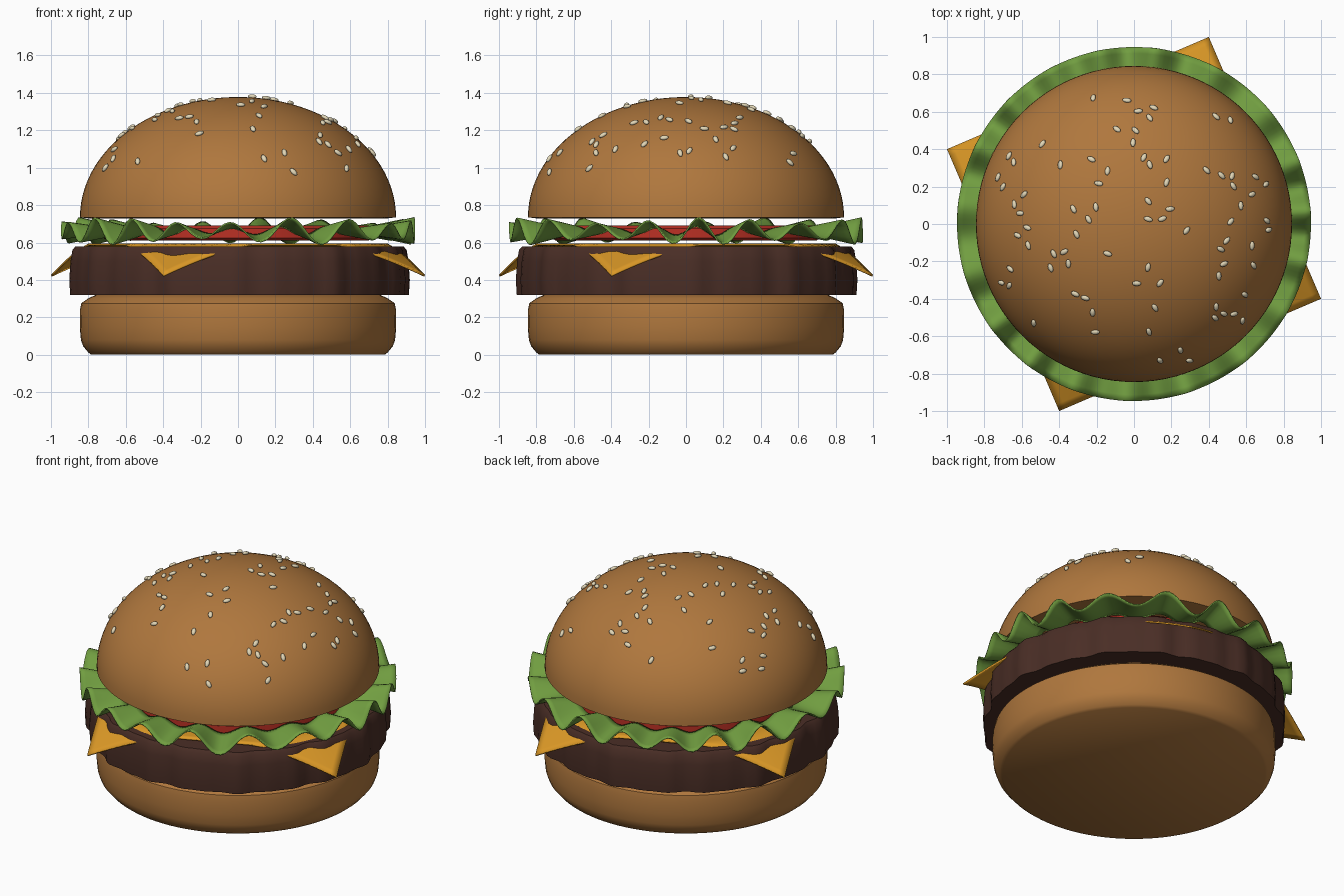
import bpy, bmesh, math, random
from mathutils import Vector, Matrix

if "Cube" in bpy.data.objects:
    bpy.data.objects.remove(bpy.data.objects["Cube"])

random.seed(7)


def material(name, rgb):
    m = bpy.data.materials.new(name)
    m.diffuse_color = (*rgb, 1)
    m.use_nodes = True
    m.node_tree.nodes["Principled BSDF"].inputs["Base Color"].default_value = m.diffuse_color
    return m


BUN = material("toasted bun", (0.43, 0.185, 0.047))
MEAT = material("grilled brown", (0.068, 0.027, 0.019))
CHEESE = material("cheese yellow", (0.72, 0.32, 0.02))
TOMATO = material("tomato red", (0.50, 0.03, 0.018))
LEAF = material("leaf green", (0.165, 0.34, 0.052))
SEED = material("sesame cream", (0.75, 0.67, 0.47))


def finish(name, bm, mat, angle=40):
    bmesh.ops.recalc_face_normals(bm, faces=bm.faces)
    me = bpy.data.meshes.new(name)
    bm.to_mesh(me)
    bm.free()
    me.materials.append(mat)
    ob = bpy.data.objects.new(name, me)
    bpy.context.collection.objects.link(ob)
    bpy.ops.object.select_all(action='DESELECT')
    bpy.context.view_layer.objects.active = ob
    ob.select_set(True)
    bpy.ops.object.shade_smooth_by_angle(angle=math.radians(angle))
    return ob


def lathe(name, profile, mat, n=96, wobble=lambda a: 0.0, angle=40):
    """Turn an (r, z) profile around z and cap both ends."""
    bm = bmesh.new()
    rings = []
    for r, z in profile:
        ring = []
        for i in range(n):
            a = math.tau * i / n
            rr = r + wobble(a)
            ring.append(bm.verts.new((rr * math.cos(a), rr * math.sin(a), z)))
        rings.append(ring)
    for lo, hi in zip(rings, rings[1:]):
        for i in range(n):
            j = (i + 1) % n
            bm.faces.new((lo[i], lo[j], hi[j], hi[i]))
    bm.faces.new(rings[0])
    bm.faces.new(rings[-1])
    return finish(name, bm, mat, angle)


# Bottom bun
lathe("bottom_bun", [(0.785, 0.0), (0.80, 0.012), (0.828, 0.045), (0.84, 0.08),
                     (0.846, 0.15), (0.845, 0.24), (0.838, 0.275), (0.80, 0.302),
                     (0.76, 0.32)], BUN)


# Patty with an uneven edge
def lumps(a):
    return (0.008 * math.sin(19 * a + 1) + 0.006 * math.sin(31 * a)
            + 0.006 * math.sin(7 * a + 2))


lathe("patty", [(0.897, 0.32), (0.902, 0.40), (0.895, 0.50), (0.885, 0.56), (0.868, 0.58)],
      MEAT, n=128, wobble=lumps)

# Cheese slice, with corners drooping over the patty
bm = bmesh.new()
bmesh.ops.create_grid(bm, x_segments=40, y_segments=40, size=0.7616,
                      matrix=Matrix.Rotation(math.radians(23.2), 4, 'Z'))
for v in bm.verts:
    v.co.z = 0.595 - 0.61 * max(0, v.co.xy.length - 0.80)
cheese = finish("cheese_slice", bm, CHEESE)
solid = cheese.modifiers.new("thickness", 'SOLIDIFY')
solid.thickness = 0.01
solid.offset = -1

# Tomato
lathe("tomato", [(0.70, 0.612), (0.72, 0.625), (0.72, 0.675), (0.70, 0.69)], TOMATO, n=64)

# Ruffled lettuce ring
bm = bmesh.new()
N, STEPS, R_IN, R_OUT = 240, 6, 0.74, 0.946
grid = []
for i in range(N):
    a = math.tau * i / N
    wave = math.sin(19 * a + 0.9 * math.sin(3 * a)) * (0.78 + 0.22 * math.sin(5 * a + 1))
    row = []
    for k in range(STEPS + 1):
        t = k / STEPS
        r = R_IN + (R_OUT - R_IN) * t
        z = 0.665 + 0.072 * wave * (0.35 + 0.65 * t)
        row.append(bm.verts.new((r * math.cos(a), r * math.sin(a), z)))
    grid.append(row)
for i in range(N):
    p, q = grid[i], grid[(i + 1) % N]
    for k in range(STEPS):
        bm.faces.new((p[k], p[k + 1], q[k + 1], q[k]))
lettuce = finish("lettuce", bm, LEAF, 60)
solid = lettuce.modifiers.new("thickness", 'SOLIDIFY')
solid.thickness = 0.008

# Domed top bun
BASE, RAD, HIGH = 0.735, 0.845, 0.643
dome = [(RAD * math.cos(t), BASE + HIGH * math.sin(t))
        for t in (math.radians(3.7 * k) for k in range(25))]
lathe("top_bun", [(0.80, BASE - 0.006)] + dome, BUN)

# Sesame seeds scattered over the dome, lying flat in random directions
bm = bmesh.new()
placed = []
while len(placed) < 82:
    a = random.uniform(0, math.tau)
    r = 0.79 * math.sqrt(random.uniform(0.01, 1))
    p = Vector((r * math.cos(a), r * math.sin(a),
                BASE + HIGH * math.sqrt(1 - (r / RAD) ** 2)))
    if any((p - o).length < 0.05 for o in placed):
        continue
    placed.append(p)
    normal = Vector((p.x / RAD ** 2, p.y / RAD ** 2, (p.z - BASE) / HIGH ** 2))
    turn = normal.to_track_quat('Z', 'Y').to_matrix().to_4x4()
    spin = Matrix.Rotation(random.uniform(0, math.tau), 4, 'Z')
    shape = Matrix.Diagonal((0.025, 0.014, 0.011, 1))
    bmesh.ops.create_uvsphere(bm, u_segments=10, v_segments=7, radius=1,
                              matrix=Matrix.Translation(p + normal.normalized() * 0.006)
                              @ turn @ spin @ shape)
finish("sesame_seeds", bm, SEED, 80)
